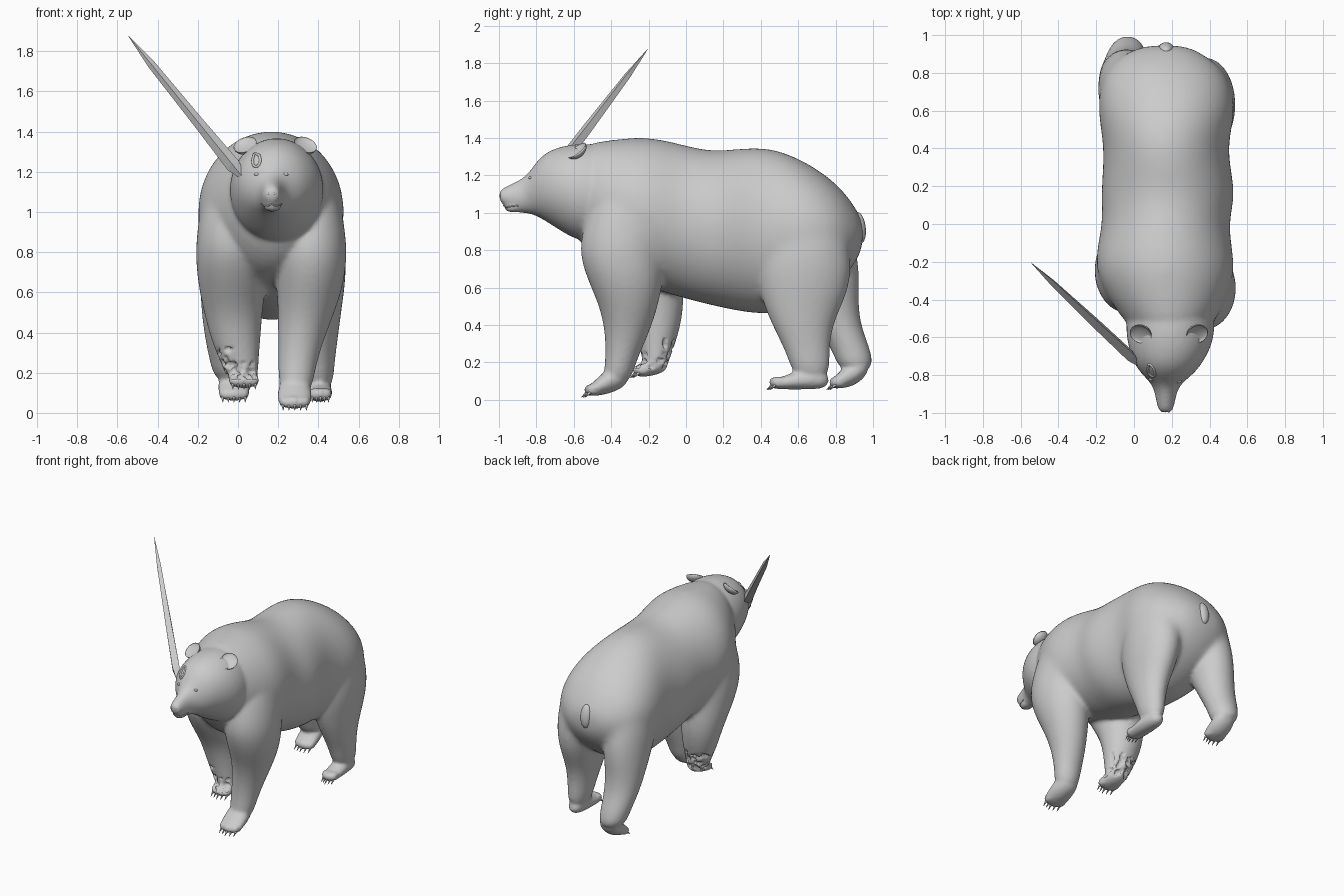
import bpy, bmesh, math, random
from mathutils import Vector, Matrix, noise

if "Cube" in bpy.data.objects:
    bpy.data.objects.remove(bpy.data.objects["Cube"], do_unlink=True)
random.seed(4)

fur = bpy.data.materials.new("plain grey")
fur.use_nodes = True
GREY = (0.6, 0.6, 0.6, 1)
fur.diffuse_color = GREY
fur.node_tree.nodes["Principled BSDF"].inputs["Base Color"].default_value = GREY


def finish(name, bm, smooth=True):
    bmesh.ops.recalc_face_normals(bm, faces=bm.faces)
    mesh = bpy.data.meshes.new(name)
    bm.to_mesh(mesh)
    bm.free()
    ob = bpy.data.objects.new(name, mesh)
    bpy.context.collection.objects.link(ob)
    mesh.materials.append(fur)
    for p in mesh.polygons:
        p.use_smooth = smooth
    return ob


def activate(*obs):
    bpy.ops.object.select_all(action="DESELECT")
    for ob in obs:
        ob.select_set(True)
    bpy.context.view_layer.objects.active = obs[0]


def apply(ob, kind, **settings):
    activate(ob)
    mod = ob.modifiers.new("step", kind)
    for key, value in settings.items():
        setattr(mod, key, value)
    bpy.ops.object.modifier_apply(modifier=mod.name)


def bridge(bm, rings):
    """Join successive vertex rings with quads and close both ends."""
    for r, q in zip(rings, rings[1:]):
        for i in range(len(r)):
            j = (i + 1) % len(r)
            bm.faces.new((r[i], r[j], q[j], q[i]))
    bm.faces.new(rings[0])
    bm.faces.new(rings[-1])


def loft(name, axis, sections, sides=16):
    """Skin oval rings; each section is (station, low, high, low, high)."""
    bm = bmesh.new()
    rings = []
    for s, a0, a1, b0, b1 in sections:
        ring = []
        for i in range(sides):
            t = math.tau * i / sides
            a = (a0 + a1) / 2 + (a1 - a0) / 2 * math.cos(t) * 1.025
            b = (b0 + b1) / 2 + (b1 - b0) / 2 * math.sin(t) * 1.025
            ring.append(bm.verts.new((a, s, b) if axis == "Y" else (a, b, s)))
        rings.append(ring)
    bridge(bm, rings)
    ob = finish(name, bm)
    apply(ob, "SUBSURF", levels=2)
    return ob


def leg(name, sections):
    """A limb whose top narrows into the shoulder or hip."""
    z, x0, x1, y0, y1 = sections[0]
    x, y = (x0 + x1) / 2, (y0 + y1) / 2
    top = [(z + rise, x + (x0 - x) * k, x + (x1 - x) * k, y + (y0 - y) * k, y + (y1 - y) * k)
           for rise, k in ((.26, .4), (.14, .8))]
    return loft(name, "Z", top + sections)


def ball(name, loc, size, rot=(0, 0, 0), cup=False):
    bm = bmesh.new()
    bmesh.ops.create_uvsphere(bm, u_segments=20, v_segments=12, radius=1)
    for v in bm.verts:
        if cup and v.co.y < 0:      # dish the front of an ear
            v.co.y *= -0.45
        v.co = Vector(v.co * Vector(size))
        v.co.rotate(Matrix.Rotation(rot[2], 3, "Z") @ Matrix.Rotation(rot[0], 3, "X"))
        v.co += Vector(loc)
    return finish(name, bm)


# Torso and head, rings along the spine: (y, x low, x high, z low, z high)
torso = loft("body", "Y", [
    (-.62, .04, .34, .92, 1.33), (-.5, -.06, .44, .74, 1.375),
    (-.36, -.16, .51, .66, 1.395), (-.2, -.22, .54, .6, 1.41),
    (0, -.16, .49, .54, 1.36), (.16, -.18, .55, .5, 1.32),
    (.4, -.15, .48, .45, 1.365), (.6, -.2, .55, .48, 1.3),
    (.8, -.17, .5, .6, 1.17), (.9, -.06, .37, .72, 1.04),
    (.95, .06, .27, .82, .95)])
head = loft("head", "Y", [
    (-1, .14, .2, 1.07, 1.115), (-.975, .125, .21, 1.035, 1.135),
    (-.92, .115, .22, 1, 1.16), (-.85, .1, .24, 1, 1.195),
    (-.8, .045, .31, .985, 1.275), (-.74, 0, .36, .95, 1.33),
    (-.65, -.03, .41, .89, 1.36), (-.55, -.045, .43, .84, 1.37),
    (-.42, -.03, .42, .85, 1.36)])
parts = [torso, head]

# Legs, rings down the limb: (z, x low, x high, y low, y high)
parts.append(leg("left_front_leg", [
    (.95, .2, .53, -.54, -.1), (.8, .18, .545, -.575, -.12),
    (.65, .19, .53, -.53, -.12), (.5, .2, .48, -.46, -.15),
    (.35, .2, .42, -.43, -.2), (.2, .2, .38, -.43, -.27),
    (.08, .21, .36, -.45, -.3)]))
parts.append(leg("right_front_leg", [
    (.95, -.2, .14, -.47, -.05), (.8, -.215, .155, -.48, -.03),
    (.65, -.2, .14, -.4, -.02), (.5, -.17, .12, -.3, -.01),
    (.35, -.13, .11, -.26, -.04), (.24, -.08, .1, -.24, -.08),
    (.15, -.05, .1, -.22, -.11)]))
parts.append(leg("left_hind_leg", [
    (.85, .2, .535, .4, .87), (.7, .22, .54, .37, .89),
    (.55, .25, .52, .4, .855), (.4, .29, .5, .46, .78),
    (.25, .32, .48, .54, .765), (.1, .34, .47, .58, .77)]))
parts.append(leg("right_hind_leg", [
    (.85, -.19, .14, .46, .9), (.7, -.19, .12, .52, .93),
    (.55, -.185, .09, .62, .92), (.4, -.17, .07, .7, .93),
    (.25, -.14, .06, .79, .995), (.15, -.11, .06, .82, 1)]))

# Paws, rings from toes to heel: (y, x low, x high, z low, z high)
paws = {
    "left_front": [(-.54, .21, .355, .02, .055), (-.47, .195, .37, .02, .12),
                   (-.38, .2, .365, .04, .2), (-.3, .22, .34, .09, .2)],
    "right_front": [(-.28, -.04, .1, .125, .17), (-.21, -.055, .11, .12, .22),
                    (-.09, -.03, .08, .15, .24)],
    "left_hind": [(.45, .36, .46, .06, .09), (.52, .345, .47, .055, .13),
                  (.65, .34, .47, .055, .17), (.77, .36, .45, .06, .15)],
    "right_hind": [(.77, -.09, .05, .06, .1), (.82, -.1, .06, .06, .15),
                   (.9, -.1, .06, .07, .22), (.98, -.08, .04, .14, .24)]}
parts += [loft(name + "_paw", "Y", rows) for name, rows in paws.items()]

# Toes swell at the front of every paw, each with a claw
claws = bmesh.new()
for name, rows in paws.items():
    y, x0, x1, z0, z1 = rows[0]
    for i in range(5):
        x = x0 + (x1 - x0) * (i + .5) / 5
        back = .009 * abs(i - 2)
        parts.append(ball(name + "_toe", (x, y + .03 + back, z0 + .035), (.018, .04, .03)))
        tip = Vector((x, y - .02 + back, z0 - .008))
        root = Vector((x, y + .02 + back, z0 + .028))
        turn = (tip - root).to_track_quat("Z", "Y").to_matrix().to_4x4()
        bmesh.ops.create_cone(claws, cap_ends=True, segments=8, radius1=.011, radius2=.001,
                              depth=.054, matrix=Matrix.Translation((tip + root) / 2) @ turn)
finish("claws", claws)

# Nose pad and lower jaw
parts.append(ball("nose", (.167, -.98, 1.1), (.036, .02, .024)))
parts.append(ball("lower_jaw", (.17, -.92, 1.023), (.045, .05, .022)))

# Fuse everything into one skin, softest over the shoulders, flanks and rump
activate(*parts)
bpy.ops.object.join()
apply(torso, "REMESH", mode="VOXEL", voxel_size=.0125)
apply(torso, "SMOOTH", factor=.5, iterations=6)
soft = torso.vertex_groups.new(name="soft_hide")
for v in torso.data.vertices:
    weight = min(1, max(0, (v.co.z - .6) * 4)) * min(1, max(0, (v.co.y + .47) * 8))
    soft.add([v.index], weight, "REPLACE")
apply(torso, "SMOOTH", factor=.5, iterations=50, vertex_group="soft_hide")

# Torn skin round the lifted paw
for v in torso.data.vertices:
    c = v.co
    if -.1 < c.x < .12 and -.3 < c.y < -.06 and .17 < c.z < .32:
        n = noise.noise(c * 32)
        if n > .1 and (c.z < .25 or c.x < -.02 or c.y > -.12):
            c -= v.normal * .022 * min(1, n * 3)
for p in torso.data.polygons:
    p.use_smooth = True
torso.data.update()

# Drooping tail
ball("tail", (.17, .925, .92), (.042, .036, .085), (.12, 0, 0))


def on_face(x, z):
    hit, point, normal, _ = torso.ray_cast(Vector((x, -2, z)), Vector((0, 1, 0)))
    return point if hit else Vector((x, -.8, z))


def tube(name, points, radius, closed=False):
    curve = bpy.data.curves.new(name, "CURVE")
    curve.dimensions = "3D"
    curve.bevel_depth = radius
    curve.bevel_resolution = 2
    line = curve.splines.new("POLY")
    line.points.add(len(points) - 1)
    for p, co in zip(line.points, points):
        p.co = (*co, 1)
    line.use_cyclic_u = closed
    curve.materials.append(fur)
    ob = bpy.data.objects.new(name, curve)
    bpy.context.collection.objects.link(ob)
    activate(ob)
    bpy.ops.object.convert(target="MESH")


# Eyes, nostrils and cupped ears leaning back
for side, s in (("right", -1), ("left", 1)):
    ball(side + "_eye", on_face(.165 + .07 * s, 1.187) + Vector((0, .005, 0)), (.016, .01, .008))
    ball(side + "_nostril", on_face(.167 + .017 * s, 1.092), (.007, .003, .006))
    ball(side + "_ear", (.185 + .15 * s, -.585, 1.335), (.06, .04, .06), (-.85, 0, .45 * s), True)

# Brow wound and mouth line
ring = [on_face(.092 + .022 * math.cos(t) + random.uniform(-.004, .004),
                1.257 + .032 * math.sin(t)) for t in [math.tau * i / 14 for i in range(14)]]
tube("brow_wound", ring, .007, True)
tube("mouth_line", [on_face(.167 + .05 * s, 1.04 - .01 * abs(math.sin(s * 3)))
                    for s in [i / 6 - 1 for i in range(13)]], .004)

# Faceted shard lodged in the side of the head
base, tip = Vector((.03, -.745, 1.165)), Vector((-.545, -.205, 1.875))
along = tip - base
across = along.cross(Vector((0, 1, 0))).normalized()
deep = along.cross(across).normalized()
bm = bmesh.new()
rings = []
for t, w, d in ((0, .008, .012), (.09, .036, .032), (.4, .027, .029),
                (.8, .02, .018), (1, .001, .001)):
    rings.append([bm.verts.new(base + along * t + o) for o in
                  (across * w, deep * d, across * -w, deep * -d)])
bridge(bm, rings)
finish("shard", bm, smooth=False)
